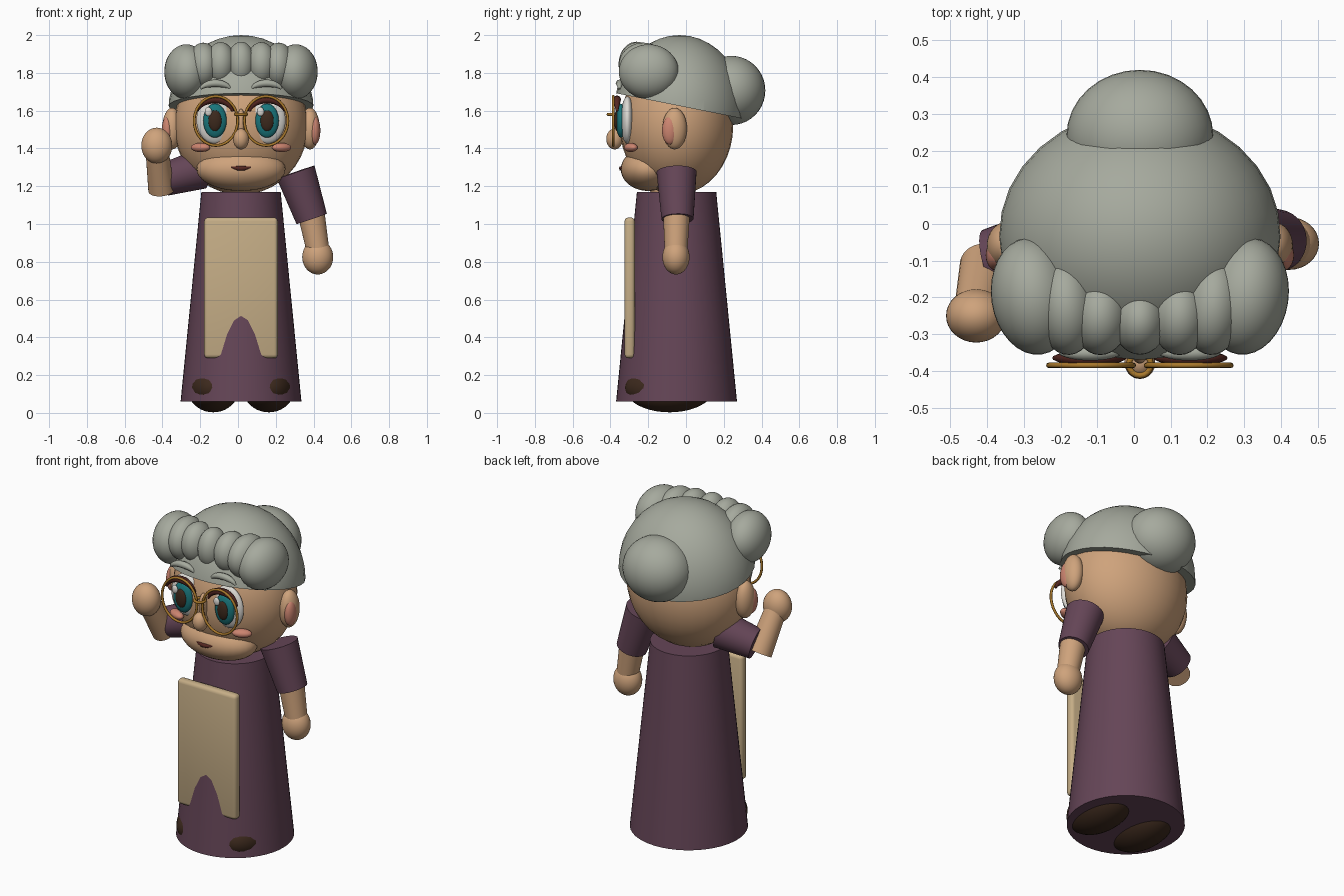
import bpy, bmesh, math
from mathutils import Vector, Matrix

if "Cube" in bpy.data.objects:
    bpy.data.objects.remove(bpy.data.objects["Cube"])

CX = 0.016  # x of the body's symmetry plane


def material(name, rgb):
    m = bpy.data.materials.new(name)
    m.diffuse_color = (*rgb, 1)
    m.use_nodes = True
    m.node_tree.nodes["Principled BSDF"].inputs["Base Color"].default_value = m.diffuse_color
    return m


SKIN = material("skin", (0.62, 0.365, 0.20))
HAIR = material("grey_hair", (0.38, 0.40, 0.34))
DRESS = material("plum_cloth", (0.13, 0.06, 0.095))
APRON = material("cream_cloth", (0.56, 0.42, 0.24))
BROWN = material("dark_brown", (0.045, 0.022, 0.012))
TEAL = material("teal", (0.01, 0.18, 0.20))
WHITE = material("off_white", (0.72, 0.70, 0.66))
GOLD = material("gold", (0.40, 0.19, 0.025))
PINK = material("pink", (0.60, 0.23, 0.16))
MAROON = material("maroon", (0.09, 0.02, 0.015))


def finish(name, bm, mat, angle=40):
    me = bpy.data.meshes.new(name)
    bm.to_mesh(me)
    bm.free()
    ob = bpy.data.objects.new(name, me)
    bpy.context.collection.objects.link(ob)
    me.materials.append(mat)
    bpy.ops.object.select_all(action='DESELECT')
    ob.select_set(True)
    bpy.context.view_layer.objects.active = ob
    bpy.ops.object.shade_smooth_by_angle(angle=math.radians(angle))
    return ob


def ellipsoid(name, loc, radii, mat, rot=(0, 0, 0), cut=None):
    bm = bmesh.new()
    bmesh.ops.create_uvsphere(bm, u_segments=32, v_segments=20, radius=1)
    turn = Matrix.Identity(4)
    for a, axis in zip(rot, "XYZ"):
        turn = Matrix.Rotation(a, 4, axis) @ turn
    bm.transform(Matrix.Translation(loc) @ turn @ Matrix.Diagonal((*radii, 1)))
    if cut:  # keep only the side the plane normal points to
        res = bmesh.ops.bisect_plane(bm, geom=bm.verts[:] + bm.edges[:] + bm.faces[:],
                                     plane_co=cut[0], plane_no=cut[1], clear_inner=True)
        bmesh.ops.contextual_create(bm, geom=[e for e in res['geom_cut']
                                              if isinstance(e, bmesh.types.BMEdge)])
    return finish(name, bm, mat)


def cone(name, a, b, ra, rb, mat, sides=32):
    a, b = Vector(a), Vector(b)
    bm = bmesh.new()
    bmesh.ops.create_cone(bm, cap_ends=True, segments=sides, radius1=ra, radius2=rb,
                          depth=(b - a).length)
    turn = (b - a).to_track_quat('Z', 'Y').to_matrix().to_4x4()
    bm.transform(Matrix.Translation((a + b) / 2) @ turn)
    return finish(name, bm, mat)


def tube(name, pts, radius, mat, cyclic=False, taper=True):
    cu = bpy.data.curves.new(name, 'CURVE')
    cu.dimensions = '3D'
    cu.bevel_depth = radius
    cu.bevel_resolution = 2
    cu.use_fill_caps = True
    sp = cu.splines.new('POLY')
    sp.points.add(len(pts) - 1)
    sp.use_cyclic_u = cyclic
    sp.use_smooth = True
    for i, (p, co) in enumerate(zip(sp.points, pts)):
        p.co = (*co, 1)
        if taper and not cyclic:
            p.radius = 0.3 + 0.7 * math.sin(math.pi * i / (len(pts) - 1))
    ob = bpy.data.objects.new(name, cu)
    bpy.context.collection.objects.link(ob)
    cu.materials.append(mat)
    return ob


def arc(cx, y, cz, rx, rz, a0, a1, n=12):
    angs = [math.radians(a0 + (a1 - a0) * i / n) for i in range(n + 1)]
    return [(cx + rx * math.cos(t), y, cz + rz * math.sin(t)) for t in angs]


# Dress and apron
cone("dress", (CX, -0.05, 0.06), (CX, -0.05, 1.17), 0.32, 0.21, DRESS, 48)
bm = bmesh.new()
bmesh.ops.create_cube(bm, size=1)
bm.transform(Matrix.Translation((CX, -0.298, 0.662)) @ Matrix.Diagonal((0.39, 0.054, 0.745, 1)))
bmesh.ops.bevel(bm, geom=bm.edges[:], offset=0.02, segments=3, profile=0.5, affect='EDGES')
finish("apron", bm, APRON)

# Head, chin and nose
ellipsoid("head", (CX, -0.05, 1.52), (0.355, 0.30, 0.365), SKIN)
ellipsoid("chin", (CX, -0.20, 1.29), (0.235, 0.145, 0.115), SKIN)
ellipsoid("nose_bridge", (CX, -0.35, 1.53), (0.022, 0.03, 0.08), SKIN)
ellipsoid("nose_tip", (CX, -0.378, 1.45), (0.042, 0.044, 0.055), SKIN)
tube("mouth", [(CX + dx, -0.342 + 2 * dx * dx, 1.294 + 3 * dx * dx)
               for dx in (-0.052, -0.035, -0.018, 0, 0.018, 0.035, 0.052)], 0.013, MAROON)

# Hair cap, bun and fringe curls
ellipsoid("hair_cap", (CX, -0.035, 1.60), (0.385, 0.345, 0.40), HAIR,
          cut=((CX, -0.36, 1.69), Vector((0, 0.2, 1)).normalized()))
ellipsoid("bun", (CX, 0.24, 1.707), (0.2, 0.18, 0.183), HAIR)
ellipsoid("curl_middle", (CX, -0.262, 1.848), (0.075, 0.094, 0.117), HAIR)
CURLS = [(0.108, 0.080, 0.107, 1.848, 0.115), (0.200, 0.085, 0.132, 1.838, 0.122),
         (0.290, 0.115, 0.160, 1.806, 0.145)]  # offset, rx, ry, z, rz

for s, side in ((-1, "right"), (1, "left")):
    for i, (off, rx, ry, z, rz) in enumerate(CURLS):
        ellipsoid(f"curl_{i + 1}_{side}", (CX + s * off, -0.357 + ry, z), (rx, ry, rz), HAIR,
                  rot=(0, 0, -s * 0.07 * i))
    # Ears and cheeks
    ellipsoid(f"ear_{side}", (CX + s * 0.365, -0.06, 1.505), (0.052, 0.065, 0.11), SKIN)
    ellipsoid(f"inner_ear_{side}", (CX + s * 0.39, -0.085, 1.495), (0.03, 0.042, 0.075), PINK)
    ellipsoid(f"cheek_{side}", (CX + s * 0.215, -0.292, 1.405), (0.055, 0.03, 0.024), PINK,
              rot=(0, 0, s * 0.45))
    # Eyes
    ex = CX + s * 0.138
    ellipsoid(f"eye_{side}", (ex, -0.31, 1.55), (0.098, 0.036, 0.125), WHITE)
    ellipsoid(f"iris_{side}", (ex, -0.345, 1.547), (0.062, 0.026, 0.09), TEAL)
    ellipsoid(f"pupil_{side}", (ex, -0.362, 1.547), (0.036, 0.018, 0.056), BROWN)
    ellipsoid(f"eye_glint_{side}", (ex - 0.035, -0.372, 1.595), (0.019, 0.01, 0.024), WHITE)
    tube(f"eyelash_{side}", arc(ex, -0.365, 1.575, 0.098, 0.085, 15, 165), 0.021, MAROON)
    tube(f"eyebrow_{side}", arc(CX + s * 0.135, -0.352, 1.70, 0.085, 0.045, 20, 160), 0.02, HAIR)
    # Spectacle rim
    tube(f"rim_{side}", arc(CX + s * 0.133, -0.385, 1.546, 0.115, 0.13, 0, 352.5, 47),
         0.0075, GOLD, cyclic=True)
    # Shoe under the hem
    ellipsoid(f"shoe_{side}", (CX + s * 0.147, -0.087, 0.132), (0.138, 0.237, 0.129), BROWN)

# Spectacle bridge
tube("spectacle_bridge", [(CX + 0.03 * math.cos(t), -0.383 + 0.03 * math.sin(t), 1.58)
                          for t in [math.pi * i / 8 for i in range(16)]], 0.008, GOLD, cyclic=True)

# Lowered arm
cone("sleeve_left", (0.305, -0.05, 1.275), (0.39, -0.045, 1.027), 0.106, 0.085, DRESS)
cone("forearm_left", (0.385, -0.05, 1.07), (0.425, -0.053, 0.85), 0.072, 0.06, SKIN)
ellipsoid("hand_left", (0.422, -0.053, 0.825), (0.082, 0.072, 0.092), SKIN)

# Raised arm
cone("sleeve_right", (-0.20, -0.05, 1.29), (-0.39, -0.10, 1.235), 0.106, 0.087, DRESS)
cone("forearm_right", (-0.405, -0.115, 1.18), (-0.43, -0.235, 1.40), 0.07, 0.06, SKIN)
ellipsoid("hand_right", (-0.43, -0.25, 1.415), (0.082, 0.073, 0.095), SKIN)
